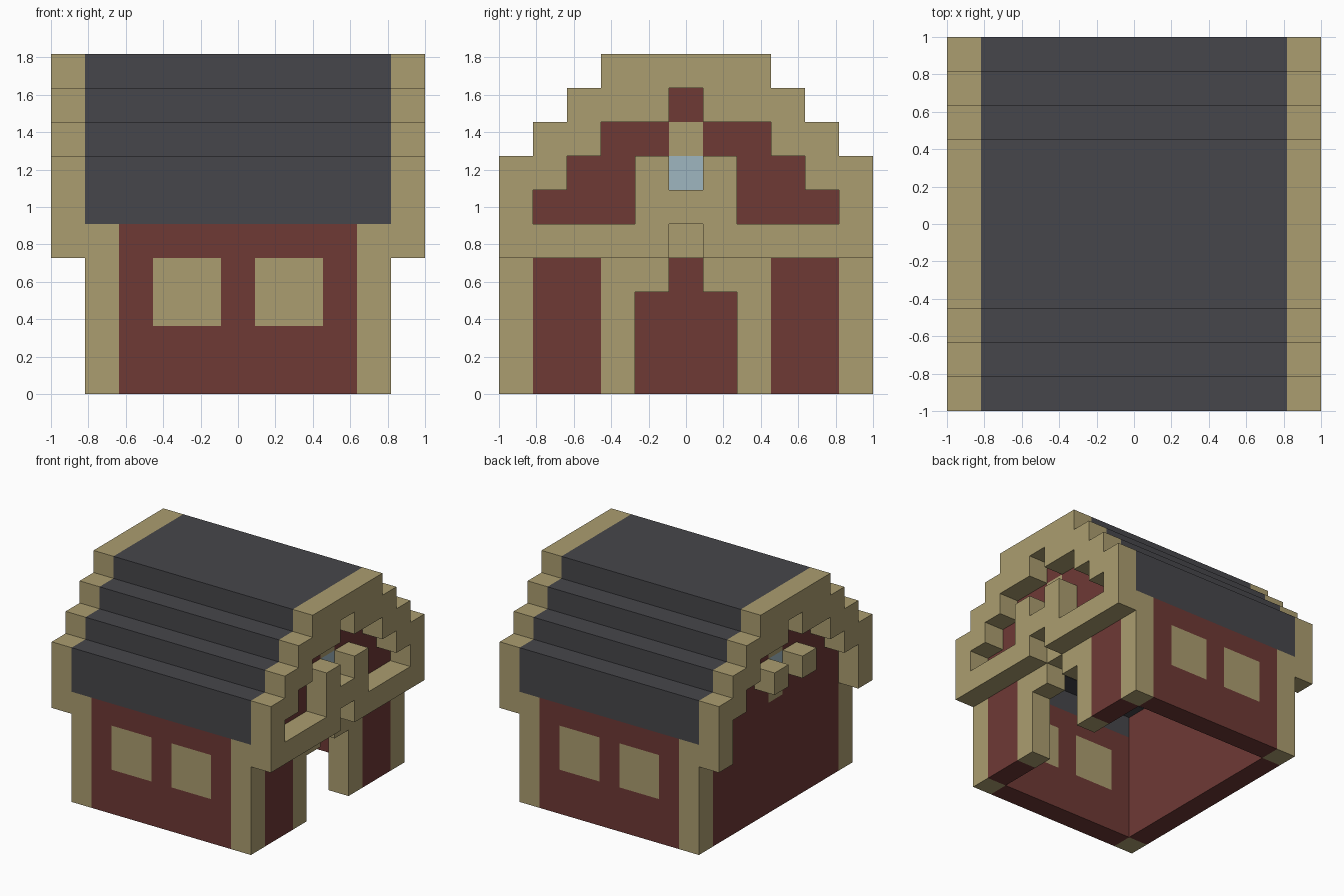
import bpy, bmesh
from mathutils import Vector
from itertools import product

U = 2 / 11  # size of one block

cube = bpy.data.objects.get("Cube")
if cube:
    bpy.data.objects.remove(cube, do_unlink=True)


def material(name, rgb):
    m = bpy.data.materials.new(name)
    m.use_nodes = True
    m.diffuse_color = (*rgb, 1)
    m.node_tree.nodes["Principled BSDF"].inputs["Base Color"].default_value = (*rgb, 1)
    return m


tan = material("tan_timber", (0.41, 0.34, 0.16))
red = material("barn_red", (0.156, 0.041, 0.036))
slate = material("slate_roof", (0.061, 0.061, 0.069))
glass = material("pale_blue_glass", (0.342, 0.468, 0.527))

parts = {}   # name -> (material, blocks)
owner = {}   # block -> part that fills it


def add(name, mat, xs, ys, zs):
    """Fill a range of blocks; a later part replaces an earlier one."""
    cells = parts.setdefault(name, (mat, set()))[1]
    for c in product(xs, ys, zs):
        if c in owner:
            parts[owner[c]][1].discard(c)
        owner[c] = name
        cells.add(c)


def span(n):
    return range(-n, n + 1)


def build(name, mat, cells):
    """Make the outer skin of a part, skipping faces hidden by other blocks."""
    bm = bmesh.new()
    for c in cells:
        for axis, sign in product(range(3), (-1, 1)):
            n = Vector((0, 0, 0))
            n[axis] = sign
            if tuple(int(a + b) for a, b in zip(c, n)) in owner:
                continue
            u = Vector((0, 0, 0))
            u[(axis + 1) % 3] = 1
            v = n.cross(u)
            mid = Vector(c) + Vector((0, 0, 0.5)) + n / 2
            corners = [mid + (u * a + v * b) / 2
                       for a, b in ((-1, -1), (1, -1), (1, 1), (-1, 1))]
            bm.faces.new([bm.verts.new(p * U) for p in corners])
    bmesh.ops.remove_doubles(bm, verts=bm.verts, dist=U / 100)
    bmesh.ops.dissolve_limit(bm, angle_limit=0.01, verts=bm.verts, edges=bm.edges)
    mesh = bpy.data.meshes.new(name)
    bm.to_mesh(mesh)
    bm.free()
    mesh.materials.append(mat)
    bpy.context.collection.objects.link(bpy.data.objects.new(name, mesh))


# Stepped roof: height -> distances from the ridge line
steps = {5: (5,), 6: (4, 5), 7: (3, 4), 8: (1, 2, 3), 9: (0, 1, 2)}
for z, dists in steps.items():
    ys = {s * d for d in dists for s in (-1, 1)}
    add("roof", slate, span(4), ys, [z])
    add("roof_trim", tan, (-5, 5), ys, [z])
add("roof_trim", tan, (-5, 5), (-5, 5), [4])

# Long walls with shuttered windows, and corner posts
add("side_walls", red, span(3), (-5, 5), range(5))
add("side_windows", tan, (-2, -1, 1, 2), (-5, 5), (2, 3))
add("corner_posts", tan, (-4, 4), (-5, 5), range(5))

# Gable walls, narrowing under the roof steps
add("gable_walls", red, (-4, 4), span(4), range(6))
for z, half in ((6, 3), (7, 2), (8, 0)):
    add("gable_walls", red, (-4, 4), span(half), [z])

# Loft windows with sill, lintel and shutters
add("loft_window_frames", tan, (-4, 4), [0], (5, 7))
add("loft_glass", glass, (-4, 4), [0], [6])
add("loft_shutters", tan, (-5, 5), (-1, 1), [6])

# Crossbeam and loft balcony on the door side
add("crossbeam", tan, [5], [y for y in span(5) if y], [4])
add("balcony", tan, [5], span(1), [5])
add("beam_back", tan, [4], [0], [4])

# Door frame around a stepped opening
add("door_frame", tan, [4], (-2, 2), range(4))
add("door_frame", tan, [4], (-1, 1), [3])
opening = set(product([4], span(1), range(3))) | {(4, 0, 3)}
for c in opening:
    parts[owner.pop(c)][1].discard(c)

for name, (mat, cells) in parts.items():
    build(name, mat, cells)
